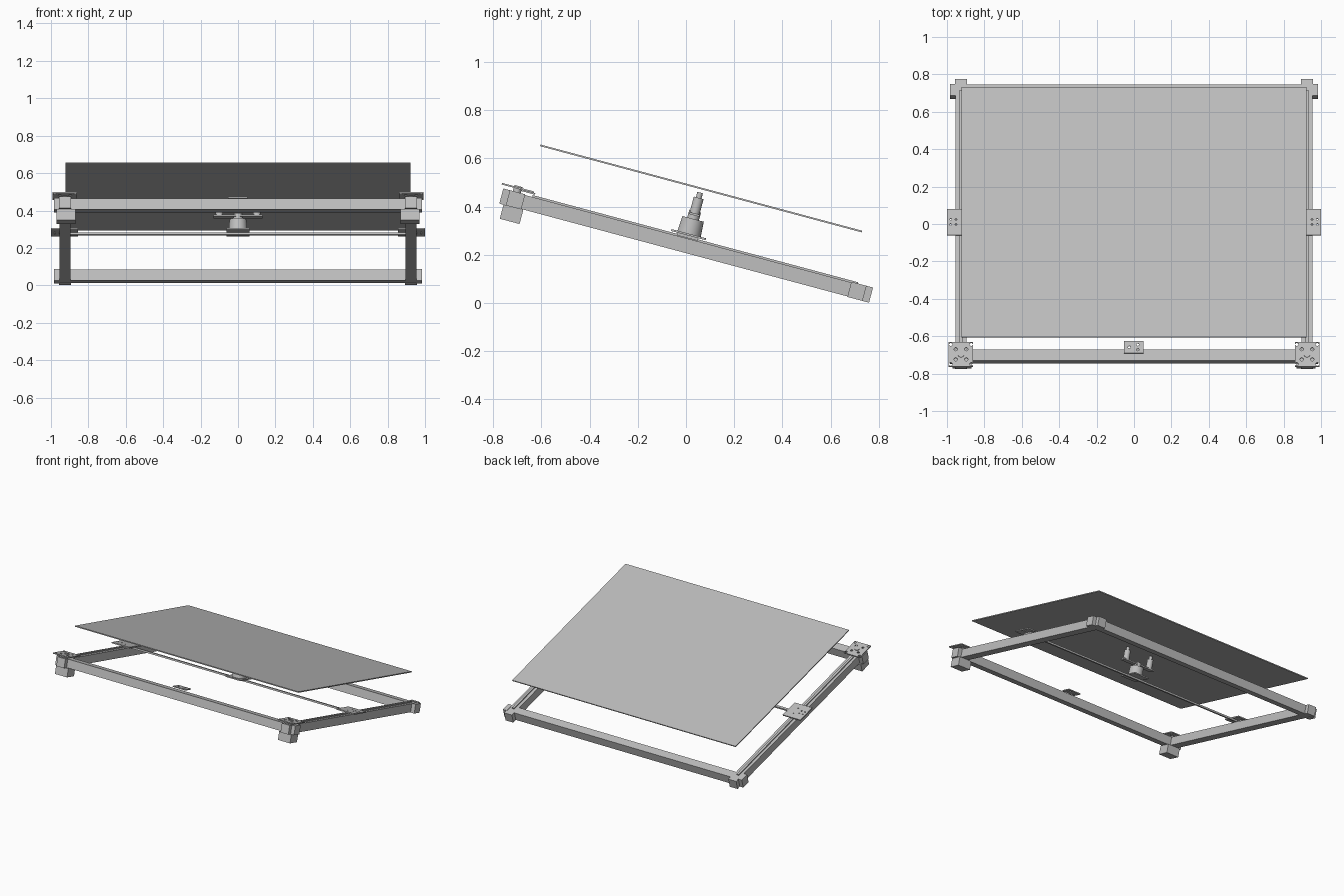
import bpy, bmesh, math
from mathutils import Matrix, Vector

if "Cube" in bpy.data.objects:
    bpy.data.objects.remove(bpy.data.objects["Cube"])

# Everything is modelled flat, then tipped back by this tilt
TILT = Matrix.Rotation(math.radians(-15), 4, 'X')

metal = bpy.data.materials.new("light grey")
metal.use_nodes = True
grey = (0.52, 0.52, 0.52, 1)
metal.diffuse_color = grey
metal.node_tree.nodes["Principled BSDF"].inputs["Base Color"].default_value = grey


def finish(name, bm):
    mesh = bpy.data.meshes.new(name)
    bm.to_mesh(mesh)
    bm.free()
    mesh.materials.append(metal)
    obj = bpy.data.objects.new(name, mesh)
    bpy.context.collection.objects.link(obj)
    obj.matrix_world = TILT
    return obj


def box(name, x, y, z):
    """Box from (low, high) pairs on each axis."""
    bm = bmesh.new()
    size = [b - a for a, b in (x, y, z)]
    mid = Vector([(a + b) / 2 for a, b in (x, y, z)])
    bmesh.ops.create_cube(bm, size=1, matrix=Matrix.Translation(mid) @ Matrix.Diagonal((*size, 1)))
    return finish(name, bm)


def rods(name, spots, r, z, r_top=None, sides=24):
    """Upright cylinders at each (x, y) spot."""
    bm = bmesh.new()
    for x, y in spots:
        bmesh.ops.create_cone(bm, cap_ends=True, segments=sides, radius1=r,
                              radius2=r if r_top is None else r_top, depth=z[1] - z[0],
                              matrix=Matrix.Translation((x, y, sum(z) / 2)))
    obj = finish(name, bm)
    for p in obj.data.polygons:
        p.use_smooth = len(p.vertices) == 4
    return obj


def drill(plate, spots, r):
    cutter = rods(plate.name + "_cutter", spots, r, (0.2, 0.35), sides=12)
    cutter.hide_render = True
    cutter.hide_viewport = True
    mod = plate.modifiers.new("holes", 'BOOLEAN')
    mod.object = cutter
    mod.solver = 'EXACT'


def square(cx, cy, d):
    return [(cx + i * d, cy + j * d) for i in (-1, 1) for j in (-1, 1)]


def pair(s, a, b):
    return tuple(sorted((s * a, s * b)))


RAIL = (0.20, 0.26)
FRONT, REAR = (-0.825, -0.763), (0.642, 0.703)

# Raised panel
box("panel", (-0.922, 0.922), (-0.754, 0.629), (0.472, 0.479))

# Cross rails of the frame
box("front_rail", (-0.895, 0.895), FRONT, RAIL)
box("rear_rail", (-0.895, 0.895), REAR, RAIL)

for s, side in ((1, "left"), (-1, "right")):
    # Side rails and their slide guides
    box(side + "_rail", pair(s, 0.895, 0.955), (FRONT[0], REAR[1]), RAIL)
    box(side + "_guide", pair(s, 0.918, 0.935), (-0.73, 0.668), (0.26, 0.268))

    # Corner joints: an end cap and an outer cap at each corner
    for end, (lo, hi), d in (("front", FRONT, -0.03), ("rear", REAR, 0.03)):
        edge = lo if d < 0 else hi
        box(f"{side}_{end}_end_cap", pair(s, 0.893, 0.957), tuple(sorted((edge, edge + d))), (0.198, 0.263))
        box(f"{side}_{end}_outer_cap", pair(s, 0.955, 0.985), (lo - 0.002, hi + 0.002), (0.198, 0.263))

    # Corner motor with pulley and mounting plate
    mx, my = s * 0.925, -0.797
    box(side + "_motor", pair(s, 0.87, 0.97), (-0.837, -0.752), (0.138, 0.199))
    plate = box(side + "_motor_plate", pair(s, 0.86, 0.993), (-0.866, -0.728), (0.277, 0.284))
    drill(plate, [(mx, my)] + square(mx, my, 0.028) + square(mx, my, 0.055), 0.009)
    rods(side + "_pulley", [(mx, my)], 0.017, (0.26, 0.289))

    # Carriage riding on the side rail
    plate = box(side + "_carriage", pair(s, 0.855, 1.0), (-0.137, 0.009), (0.273, 0.281))
    drill(plate, square(s * 0.966, -0.064, 0.014) + square(s * 0.885, -0.064, 0.03), 0.005)
    box(side + "_slider", pair(s, 0.908, 0.945), (-0.11, -0.02), (0.262, 0.273))

# Crossbar joining the two carriages
box("crossbar", (-0.9, 0.9), (-0.073, -0.056), (0.261, 0.273))

# Small idler plate above the front rail
plate = box("idler_plate", (-0.054, 0.05), (-0.79, -0.722), (0.272, 0.279))
drill(plate, [(-0.025, -0.756), (0.02, -0.742), (0.02, -0.77)], 0.007)

# Central lifting actuator
CY = -0.062
box("actuator_base", (-0.062, 0.062), (CY - 0.073, CY + 0.073), (0.273, 0.281))
rods("actuator_body", [(0, CY)], 0.05, (0.281, 0.345), r_top=0.046)
rods("actuator_neck", [(0, CY)], 0.025, (0.345, 0.378))
box("actuator_arm", (-0.13, 0.13), (CY - 0.022, CY + 0.022), (0.36, 0.369))
rods("arm_posts", [(-0.1, CY), (0.1, CY)], 0.021, (0.369, 0.435))
rods("post_tips", [(-0.1, CY), (0.1, CY)], 0.012, (0.435, 0.458))
